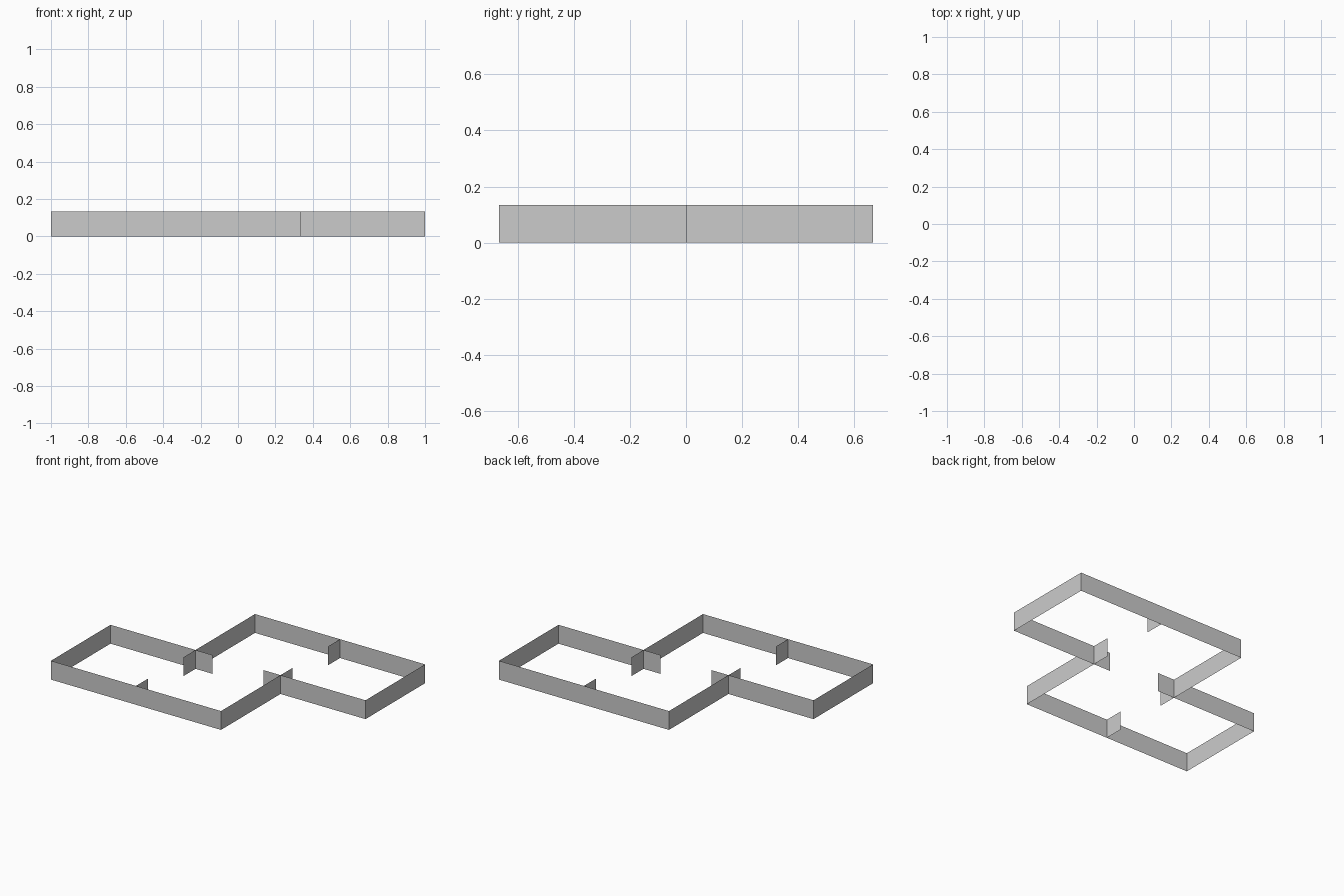
import bpy, bmesh

if "Cube" in bpy.data.objects:
    bpy.data.objects.remove(bpy.data.objects["Cube"])

T = 1 / 3      # plan module
S = 0.4 * T    # length of the short door jambs
H = 0.4 * T    # wall height


def wall(name, path):
    """Paper-thin upright wall extruded from a plan polyline."""
    bm = bmesh.new()
    verts = [bm.verts.new((x, y, 0)) for x, y in path]
    edges = [bm.edges.new(pair) for pair in zip(verts, verts[1:])]
    ext = bmesh.ops.extrude_edge_only(bm, edges=edges)
    top = [g for g in ext["geom"] if isinstance(g, bmesh.types.BMVert)]
    bmesh.ops.translate(bm, verts=top, vec=(0, 0, H))
    bmesh.ops.recalc_face_normals(bm, faces=bm.faces)
    mesh = bpy.data.meshes.new(name)
    bm.to_mesh(mesh)
    bm.free()
    bpy.context.collection.objects.link(bpy.data.objects.new(name, mesh))


# The plan repeats under a half turn: front room, then back room
for side, k in (("front", 1), ("back", -1)):
    parts = {
        # three and a half sides of the room
        "room_walls": [(-T, 0), (-3 * T, 0), (-3 * T, -2 * T), (T, -2 * T), (T, 0)],
        # jambs crossing at the inner corner
        "cross_jamb": [(-T, 0), (-T, -S)],
        "passage_jamb": [(-T, 0), (-T + S, 0)],
        # jamb halfway along the long outer wall
        "outer_jamb": [(-T, -2 * T), (-T, -2 * T + S)],
    }
    for part, path in parts.items():
        wall(f"{side}_{part}", [(k * x, k * y) for x, y in path])
